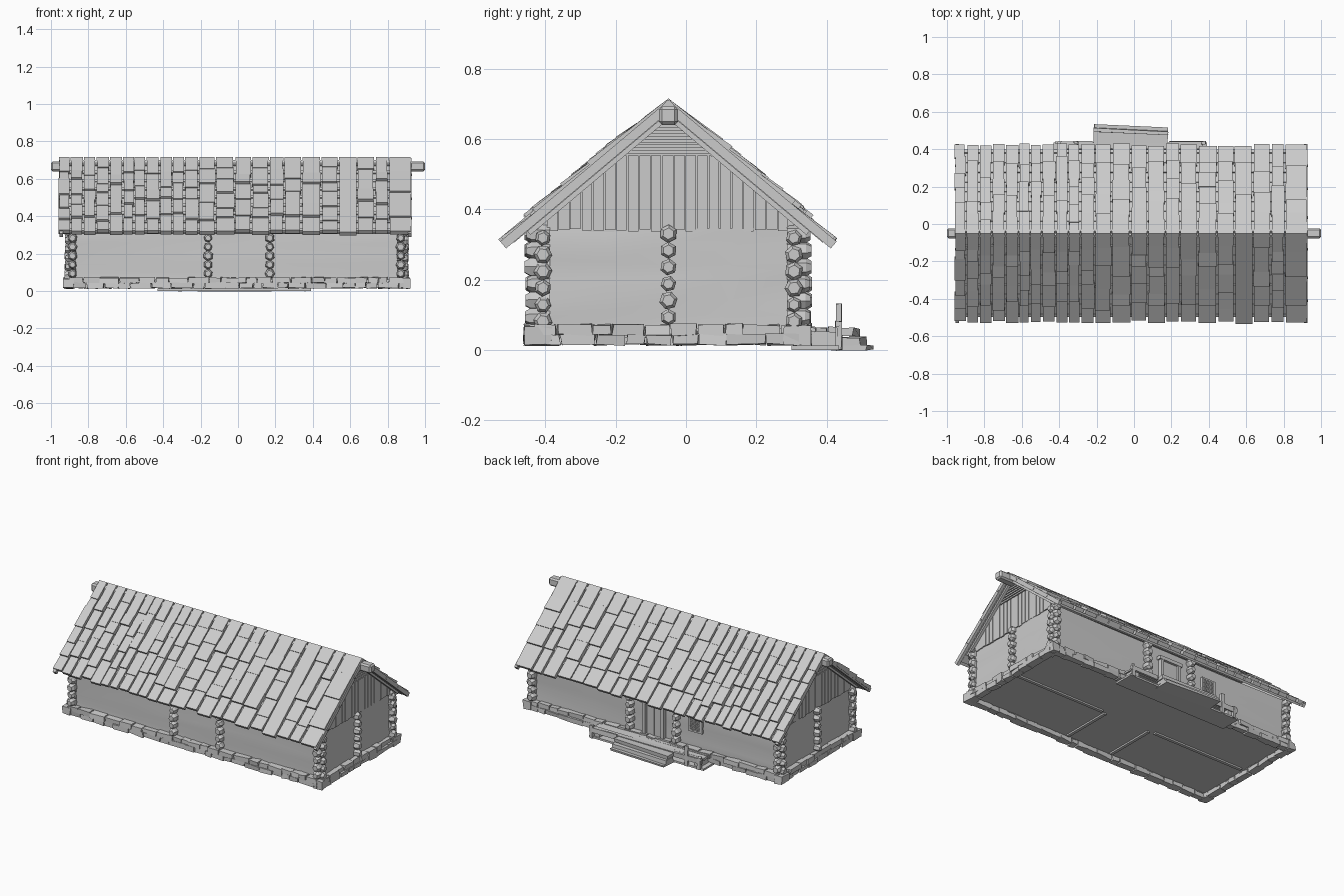
import bpy, bmesh, math, random
from mathutils import Vector, Matrix

if "Cube" in bpy.data.objects:
    bpy.data.objects.remove(bpy.data.objects["Cube"])
random.seed(7)
R = random.uniform
RY, RZ, ANG = -0.05, 0.715, math.radians(40)     # ridge position, roof pitch
XL, XR, YF, YB = -0.885, 0.87, -0.407, 0.307     # wall centre lines
I = Matrix.Identity(4)


def finish(bm, name):
    bmesh.ops.recalc_face_normals(bm, faces=bm.faces)
    me = bpy.data.meshes.new(name)
    bm.to_mesh(me)
    bm.free()
    ob = bpy.data.objects.new(name, me)
    bpy.context.collection.objects.link(ob)
    return ob


def box(bm, x0, x1, y0, y1, z0, z1, m=I, j=0.0):
    for v in bmesh.ops.create_cube(bm, size=1)['verts']:
        p = Vector((x0 if v.co.x < 0 else x1, y0 if v.co.y < 0 else y1, z0 if v.co.z < 0 else z1))
        v.co = m @ (p + Vector((R(-j, j), R(-j, j), R(-j, j))))


def slope(s):
    # local x along the ridge, y down the slope, z out of the roof
    c, n = math.cos(ANG), math.sin(ANG)
    return Matrix(((1, 0, 0, 0), (0, s * c, s * n, RY), (0, -n, c, RZ), (0, 0, 0, 1)))


def roof_z(y, drop):
    return RZ - abs(y - RY) * math.tan(ANG) - drop


def log(bm, a, b, r):
    # six-sided log with a tapered end at b
    a, b = Vector(a), Vector(b)
    rot = (b - a).to_track_quat('Z', 'Y').to_matrix()
    turn, rings = R(0, 1), []
    for t, k in ((0, 1), (0.78, 1.05), (1, 0.68)):
        rings.append([bm.verts.new(a.lerp(b, t) + rot @ Vector((
            r * k * math.cos(turn + i * math.pi / 3), r * k * math.sin(turn + i * math.pi / 3), 0)))
            for i in range(6)])
    for p, q in zip(rings, rings[1:]):
        for i in range(6):
            bm.faces.new((p[i], p[(i + 1) % 6], q[(i + 1) % 6], q[i]))
    bm.faces.new(rings[0])
    bm.faces.new(rings[-1])


for s, label in ((-1, 'front'), (1, 'back')):
    m = slope(s)
    # roof deck with battens
    bm = bmesh.new()
    box(bm, -0.945, 0.91, 0.0, 0.60, -0.032, -0.018, m)
    for k in range(9):
        box(bm, -0.945, 0.91, 0.03 + k * 0.068, 0.05 + k * 0.068, -0.02, -0.012, m)
    finish(bm, label + '_roof_deck')
    # columns of overlapping shingles, uneven in length and lift
    bm = bmesh.new()
    rnd = random.Random(3)
    x = -0.96
    while x < 0.89:
        w = rnd.uniform(0.058, 0.075) if x < -0.25 else rnd.uniform(0.07, 0.105)
        x1 = x + w if 0.922 - x - w > 0.05 else 0.922
        end = R(0.605, 0.624)
        n = random.choice((4, 5, 5, 6))
        cuts = [0] + [end * (i + R(-0.25, 0.25)) / n for i in range(1, n)] + [end]
        if 0.5 < x < 0.58 and s < 0:
            cuts = [0, 0.628]                            # full-length plank
        for i, (u0, u1) in enumerate(zip(cuts, cuts[1:])):
            a, b = x + R(0, 0.006), x1 - (0 if x1 == 0.922 else R(0.0, 0.008))
            lift = R(0, 0.012) if 0 < i < len(cuts) - 2 else 0.002
            for v in bmesh.ops.create_cube(bm, size=1)['verts']:
                low = v.co.y > 0
                top = lift + (0.002 if low else -0.006) if low or i else 0
                v.co = m @ Vector((a if v.co.x < 0 else b, u1 if low else max(0, u0 - 0.004),
                                   top if v.co.z > 0 else -0.02))
        x = x1 + 0.003
    finish(bm, label + '_shingles')
    # barge boards with pegs, and inner rafters
    bm = bmesh.new()
    for o in (0.908, -0.955):
        box(bm, o, o + 0.02, 0, 0.628, -0.03, -0.004, m)
        for u in (0.12, 0.32, 0.48):
            box(bm, o - 0.003, o + 0.023, u, u + 0.01, -0.022, -0.012, m)
    for o in (0.885, -0.915):
        box(bm, o, o + 0.018, 0.0, 0.55, -0.045, -0.032, m)
    finish(bm, label + '_barge_boards')

# ridge beam
bm = bmesh.new()
box(bm, -1.0, 1.0, RY - 0.027, RY + 0.027, 0.64, 0.692)
finish(bm, 'ridge_beam').modifiers.new('bevel', 'BEVEL').width = 0.009


# log walls as gently uneven faceted surfaces
def wall(name, a, b, out, top=0.35):
    bm = bmesh.new()
    nx, nz, g = 5, 7, []
    for k in range(nz):
        g.append([])
        for i in range(nx):
            p = Vector(a).lerp(Vector(b), i / (nx - 1)) + Vector(out) * R(-0.005, 0.005)
            z = 0.05 + (top - 0.05) * k / (nz - 1) + (R(-0.012, 0.012) if 0 < k < nz - 1 else 0)
            g[k].append(bm.verts.new((p.x, p.y, z)))
    for k in range(nz - 1):
        for i in range(nx - 1):
            bm.faces.new((g[k][i], g[k][i + 1], g[k + 1][i + 1], g[k + 1][i])).smooth = True
    finish(bm, name)


for name, y in (('front_wall', YF - 0.008), ('back_wall', YB + 0.008)):
    wall(name, (XL, y, 0), (XR, y, 0), (0, 1, 0))
for name, x in (('left_wall', XL - 0.008), ('right_wall', XR + 0.008)):
    wall(name, (x, YF, 0), (x, YB, 0), (1, 0, 0), 0.345)

# projecting log ends at corners and cross walls
bm = bmesh.new()
for k in range(6):
    z = 0.093 + k * 0.0475
    for x in (XL, -0.16, 0.17, XR):
        for y, e in ((YF, -1), (YB, 1)):
            log(bm, (x, y - e * 0.02, z), (x, y + e * R(0.044, 0.053), z), R(0.022, 0.027))
    for y in (YF, RY, YB):
        for x, e in ((XL, -1), (XR, 1)):
            zz = z - (0.012 if y != RY else 0)
            log(bm, (x - e * 0.02, y, zz), (x + e * R(0.036, 0.044), y, zz), R(0.021, 0.026))
finish(bm, 'log_ends')

# gables: backing panel, upright planks, louvre boards at the top
for x, e, label in ((XL, -1, 'left'), (XR, 1, 'right')):
    def slab(pts, d0, d1):
        f = bm.faces.new([bm.verts.new((x + e * d0, y, z)) for y, z in pts])
        r = bmesh.ops.extrude_face_region(bm, geom=[f])
        bmesh.ops.translate(bm, vec=(e * (d1 - d0), 0, 0),
                            verts=[v for v in r['geom'] if isinstance(v, bmesh.types.BMVert)])
    bm = bmesh.new()
    slab([(YF, 0.335), (YB, 0.335), (YB, roof_z(YB, 0.045)), (RY, roof_z(RY, 0.045)),
          (YF, roof_z(YF, 0.045))], -0.006, 0.006)
    w = 0.69 / 21
    for i in range(21):
        y0 = RY - 0.345 + i * w
        y1, bot = y0 + w - R(0.002, 0.005), 0.34 + R(-0.004, 0.004)
        t0, t1 = (max(bot + 0.004, min(0.553, roof_z(y, 0.045))) for y in (y0, y1))
        slab([(y0, bot), (y1, bot), (y1, t1), (y0, t0)], 0.004, 0.014)
    for k in range(5):
        z = 0.558 + k * 0.016
        h = (RZ - 0.045 - z) / math.tan(ANG)
        box(bm, x + min(0, e * 0.016), x + max(0, e * 0.016), RY - h, RY + h, z, z + 0.010)
    finish(bm, label + '_gable')

# stone foundation ring: two uneven courses and large corner blocks
bm = bmesh.new()
FX0, FX1, FY0, FY1, D = -0.932, 0.917, -0.46, 0.357, 0.05
for z0, z1 in ((0.015, 0.044), (0.042, 0.072)):
    for side in range(4):
        t, end = (FX0 + 0.03, FX1 - 0.03) if side < 2 else (FY0 + 0.03, FY1 - 0.03)
        while t < end:
            u, d = min(t + R(0.05, 0.12), end), R(0, 0.012)
            p, q = ((FY0 + d, FY0 + D), (FY1 - D, FY1 - d), (FX0 + d, FX0 + D), (FX1 - D, FX1 - d))[side]
            if side < 2:
                box(bm, t, u - 0.004, p, q, z0, z1, j=0.004)
            else:
                box(bm, p, q, t, u - 0.004, z0, z1, j=0.004)
            t = u
for x in (FX0, FX1 - 0.055):
    for y in (FY0, FY1 - 0.08):
        box(bm, x, x + 0.055, y, y + 0.08, 0.015, 0.066, j=0.005)
finish(bm, 'stone_foundation')

# raised floor with sills under the inner walls
bm = bmesh.new()
box(bm, FX0 + 0.03, FX1 - 0.03, FY0 + 0.03, FY1 - 0.03, 0.045, 0.062)
for x0, x1 in ((-0.86, -0.2), (0.2, 0.85)):
    box(bm, x0, x1, RY - 0.01, RY + 0.01, 0.035, 0.05)
for x in (-0.16, 0.17):
    box(bm, x - 0.01, x + 0.01, -0.40, -0.06, 0.035, 0.05)
finish(bm, 'floor')

# back door with frame and planks
Y = YB + 0.01
bm = bmesh.new()
for x in (-0.065, 0.065):
    box(bm, x - 0.011, x + 0.011, Y - 0.01, Y + 0.022, 0.07, 0.28)
box(bm, -0.085, 0.085, Y - 0.01, Y + 0.024, 0.27, 0.292)
for i in range(4):
    box(bm, -0.054 + i * 0.027, -0.029 + i * 0.027, Y - 0.01, Y + 0.009, 0.072, 0.27)
finish(bm, 'back_door')

# small back window with a close lattice
bm = bmesh.new()
wx, wz = -0.295, 0.222
for k in range(-5, 6):
    d, t = k * 0.009, (0.005 if abs(k) == 5 else 0.002)
    box(bm, wx + d - t, wx + d + t, Y - 0.01, Y + 0.013, wz - 0.049, wz + 0.049)
    box(bm, wx - 0.049, wx + 0.049, Y - 0.01, Y + 0.013, wz + d - t, wz + d + t)
finish(bm, 'back_window')

# back porch: deck, steps, posts and low rails
bm = bmesh.new()
for k in range(3):
    y = 0.335 + k * 0.034
    box(bm, -0.41, 0.37, y, y + 0.031, 0.05, 0.064, j=0.003)
box(bm, -0.43, 0.39, 0.30, 0.435, 0.0, 0.012)
for x in (-0.38, -0.1, 0.1, 0.34):
    box(bm, x - 0.02, x + 0.02, 0.33, 0.425, 0.01, 0.052)
finish(bm, 'porch_deck')
bm = bmesh.new()
skew = Matrix.Rotation(math.radians(-3), 4, 'Z')
for y0, y1, z0, z1 in ((0.42, 0.484, 0.04, 0.062), (0.43, 0.503, 0.012, 0.036), (0.42, 0.522, 0.0, 0.012)):
    box(bm, -0.24, 0.155, y0, y1, z0, z1, skew, 0.003)
finish(bm, 'porch_steps')
bm = bmesh.new()
for x, h in ((-0.40, 0.08), (-0.31, 0.13), (0.37, 0.08)):
    box(bm, x - 0.011, x + 0.011, 0.425, 0.443, 0.0, h, j=0.003)
for x0, x1 in ((-0.42, -0.22), (0.19, 0.385)):
    box(bm, x0, x1, 0.43, 0.442, 0.04, 0.07, j=0.002)
finish(bm, 'porch_rails')
